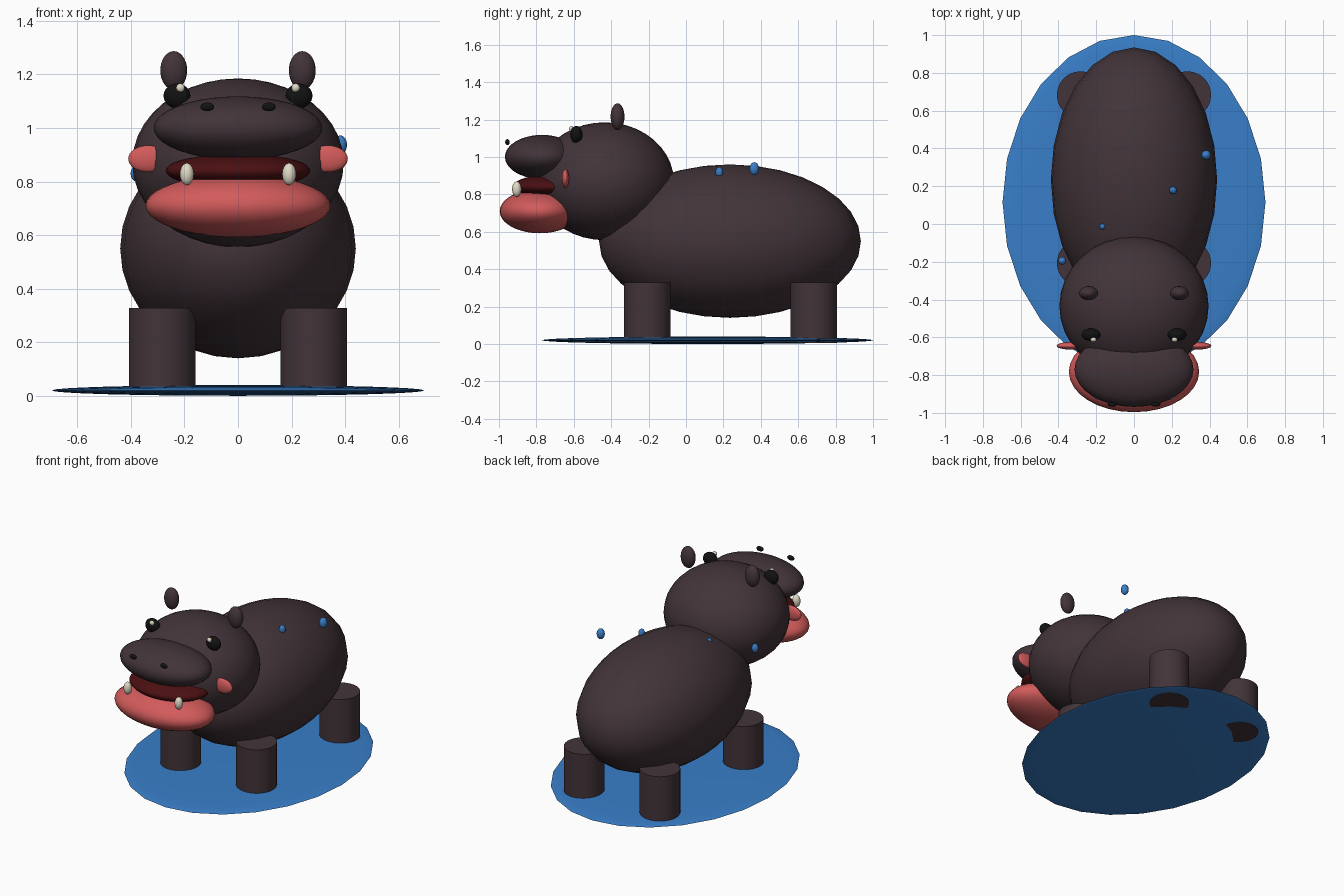
import bpy

cube = bpy.data.objects.get("Cube")
if cube:
    bpy.data.objects.remove(cube, do_unlink=True)


def material(name, rgb, roughness=0.6):
    mat = bpy.data.materials.new(name)
    mat.use_nodes = True
    mat.diffuse_color = (*rgb, 1)
    shader = mat.node_tree.nodes["Principled BSDF"]
    shader.inputs["Base Color"].default_value = (*rgb, 1)
    shader.inputs["Roughness"].default_value = roughness
    return mat


HIDE = material("hide_brown", (0.055, 0.034, 0.041))
PINK = material("coral_pink", (0.65, 0.105, 0.105))
MAROON = material("mouth_maroon", (0.07, 0.005, 0.006))
IVORY = material("ivory", (0.75, 0.70, 0.56))
BLACK = material("black", (0.006, 0.006, 0.006))
WATER = material("water_blue", (0.04, 0.21, 0.58))


def finish(name, mat, angle=1.0):
    obj = bpy.context.object
    obj.name = name
    obj.data.materials.append(mat)
    bpy.ops.object.transform_apply(location=False, rotation=False, scale=True)
    bpy.ops.object.shade_smooth_by_angle(angle=angle)
    return obj


def ellipsoid(name, mat, centre, radii, segments=24, rings=16):
    bpy.ops.mesh.primitive_uv_sphere_add(segments=segments, ring_count=rings,
                                         radius=1, location=centre)
    bpy.context.object.scale = radii
    return finish(name, mat)


def pair(name, mat, centre, radii):
    """The same ellipsoid on both sides of the body."""
    x, y, z = centre
    for side, sign in (("left", 1), ("right", -1)):
        ellipsoid(f"{side}_{name}", mat, (sign * x, y, z), radii)


# Puddle and main masses
ellipsoid("puddle", WATER, (0, 0.115, 0.02), (0.696, 0.885, 0.02))
ellipsoid("body", HIDE, (0, 0.235, 0.55), (0.44, 0.70, 0.41))
ellipsoid("head", HIDE, (0, -0.435, 0.87), (0.395, 0.37, 0.315), 32, 20)
ellipsoid("muzzle", HIDE, (0, -0.77, 1.0), (0.315, 0.198, 0.118), 32, 20)
ellipsoid("lower_jaw", PINK, (0, -0.782, 0.71), (0.345, 0.214, 0.118), 32, 20)
ellipsoid("mouth", MAROON, (0, -0.73, 0.84), (0.27, 0.195, 0.065), 32, 20)

# Face details
pair("tooth", IVORY, (0.191, -0.905, 0.828), (0.026, 0.025, 0.041))
pair("cheek", PINK, (0.335, -0.645, 0.885), (0.075, 0.02, 0.05))
pair("ear", HIDE, (0.24, -0.366, 1.215), (0.05, 0.037, 0.072))
pair("eye", BLACK, (0.228, -0.586, 1.12), (0.05, 0.033, 0.046))
pair("eye_glint", IVORY, (0.215, -0.612, 1.15), (0.016, 0.013, 0.016))
pair("nostril", BLACK, (0.115, -0.955, 1.079), (0.026, 0.012, 0.016))

# Legs
LEG_BOTTOM, LEG_TOP = 0.006, 0.328
for end, y in (("front", -0.207), ("rear", 0.683)):
    for side, sign in (("left", 1), ("right", -1)):
        bpy.ops.mesh.primitive_cylinder_add(
            vertices=32, radius=0.125, depth=LEG_TOP - LEG_BOTTOM,
            location=(sign * 0.283, y, (LEG_TOP + LEG_BOTTOM) / 2))
        finish(f"{end}_{side}_leg", HIDE)

# Water drops scattered over the back
drops = (((0.382, 0.365, 0.937), 0.025),
         ((0.207, 0.178, 0.918), 0.02),
         ((-0.165, -0.013, 0.885), 0.018),
         ((-0.38, -0.195, 0.83), 0.021))
for number, (centre, size) in enumerate(drops, 1):
    ellipsoid(f"water_drop_{number}", WATER, centre, (size, size, size * 1.4))
